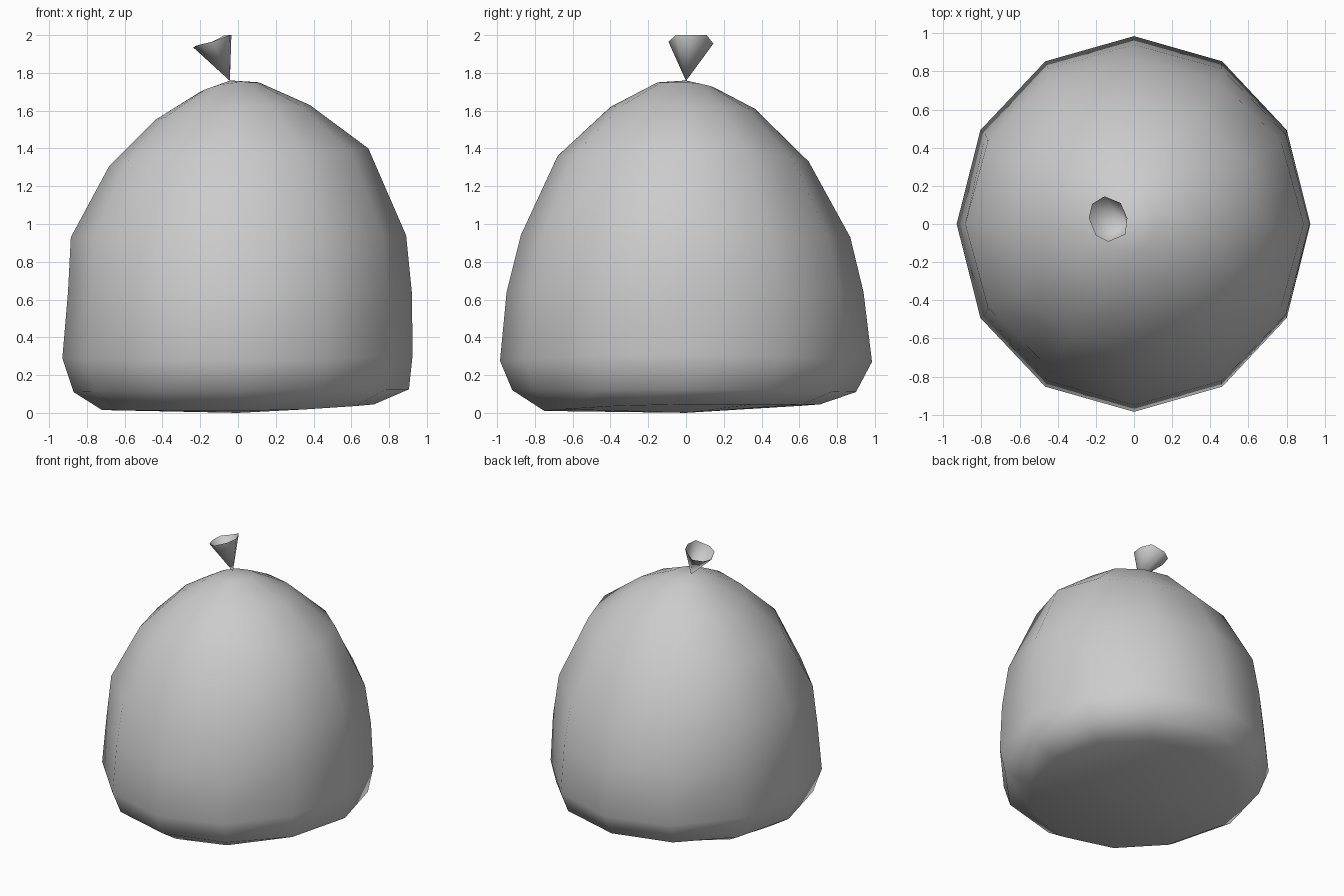
import bpy, bmesh
from math import sin, cos, pi

if "Cube" in bpy.data.objects:
    bpy.data.objects.remove(bpy.data.objects["Cube"])

SIDES = 12


def finish(bm, name):
    bmesh.ops.recalc_face_normals(bm, faces=bm.faces)
    for f in bm.faces:
        f.smooth = True
    mesh = bpy.data.meshes.new(name)
    bm.to_mesh(mesh)
    bm.free()
    ob = bpy.data.objects.new(name, mesh)
    bpy.context.collection.objects.link(ob)
    return ob


def bridge(bm, a, b):
    for i in range(len(a)):
        j = (i + 1) % len(a)
        bm.faces.new((a[i], a[j], b[j], b[i]))


def cap(bm, ring, co):
    tip = bm.verts.new(co)
    for i in range(len(ring)):
        bm.faces.new((ring[i], ring[(i + 1) % len(ring)], tip))


# Sack outline: (radius, z) towards right, back, left, front
PROFILE = [
    ((.72, .045), (.71, .045), (.72, .015), (.75, .01)),
    ((.905, .125), (.90, .11), (.87, .11), (.92, .12)),
    ((.925, .31), (.985, .27), (.93, .29), (.985, .275)),
    ((.92, .64), (.94, .64), (.90, .64), (.95, .64)),
    ((.89, .94), (.87, .93), (.885, .93), (.875, .94)),
    ((.69, 1.40), (.65, 1.33), (.68, 1.31), (.68, 1.36)),
    ((.38, 1.63), (.365, 1.61), (.44, 1.55), (.40, 1.62)),
    ((.11, 1.75), (.145, 1.725), (.20, 1.70), (.15, 1.75)),
]

# Sack body
bm = bmesh.new()
rings = []
for right, back, left, front in PROFILE:
    ring = []
    for i in range(SIDES):
        a = 2 * pi * i / SIDES
        c, s = cos(a), sin(a)
        px = right if c >= 0 else left
        py = back if s >= 0 else front
        z = px[1] * c * c + py[1] * s * s
        ring.append(bm.verts.new((px[0] * c, py[0] * s, z)))
    if rings:
        bridge(bm, rings[-1], ring)
    rings.append(ring)
cap(bm, rings[0], (0, 0, 0))
cap(bm, rings[-1], (-.04, 0, 1.76))
finish(bm, "sack_body")

# Flared open neck above the tie
bm = bmesh.new()
RIM = [(-.035, .03, 2.0), (-.07, .11, 2.0), (-.155, .145, 1.955), (-.22, .105, 1.945),
       (-.237, .03, 1.935), (-.20, -.06, 1.95), (-.135, -.093, 1.965), (-.045, -.055, 2.0)]
rim = [bm.verts.new(p) for p in RIM]
cap(bm, rim, (-.043, 0, 1.758))
finish(bm, "sack_neck")
